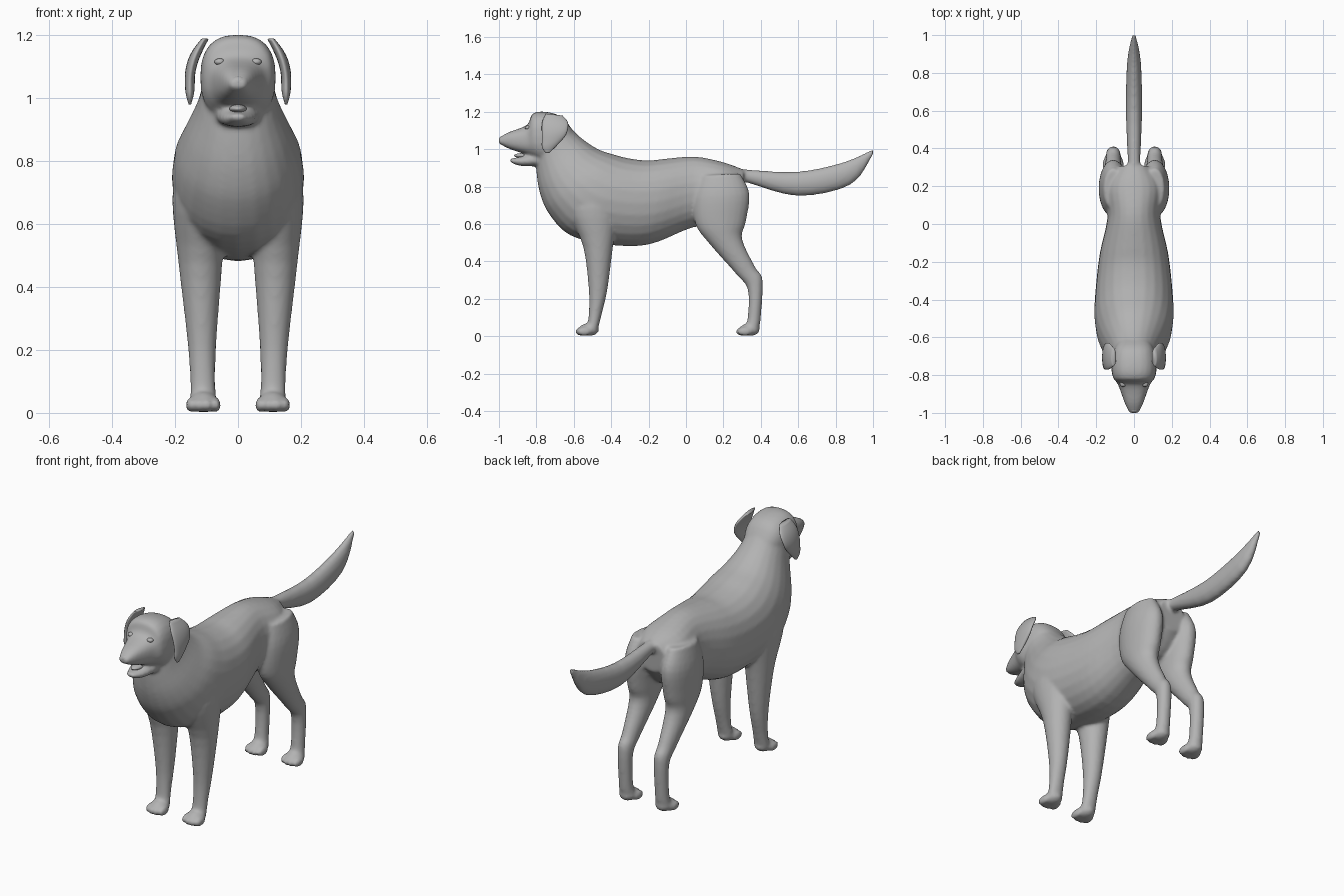
import bpy
import bmesh
import math
from mathutils import Matrix, Vector

default_cube = bpy.data.objects.get("Cube")
if default_cube:
    bpy.data.objects.remove(default_cube, do_unlink=True)

coat = bpy.data.materials.new("grey_coat")
coat.use_nodes = True
coat.diffuse_color = (.45, .45, .45, 1)
shader = coat.node_tree.nodes["Principled BSDF"]
shader.inputs["Base Color"].default_value = coat.diffuse_color


def spline(before, start, end, after, t):
    """Smooth value between start and end, shaped by their neighbours."""
    leave = (end - before) / 2
    arrive = (after - start) / 2
    ease = t * t * (3 - 2 * t)
    return (start + (end - start) * ease
            + leave * t * (1 - t) ** 2 - arrive * t * t * (1 - t))


def refine(stations, steps=4):
    """Insert smoothly interpolated stations between the given ones."""
    padded = [stations[0], *stations, stations[-1]]
    dense = []
    for neighbours in zip(padded, padded[1:], padded[2:], padded[3:]):
        for step in range(steps):
            dense.append([spline(*values, step / steps) for values in zip(*neighbours)])
    return dense + [stations[-1]]


def signed_power(value, power):
    return math.copysign(abs(value) ** power, value)


def loft(bm, stations, side=1, centre_x=lambda z: 0, power=1, sides=24):
    """Skin oval rings. Each station holds (y, z) of one edge, (y, z) of the
    opposite edge and the half width; a power below one makes them boxier."""
    rings = []
    for y_one, z_one, y_two, z_two, width in refine(stations):
        one, two = Vector((0, y_one, z_one)), Vector((0, y_two, z_two))
        middle = (one + two) / 2
        middle.x = side * centre_x(middle.z)
        ring = []
        for corner in range(sides):
            angle = math.tau * corner / sides
            along = (one - two) / 2 * signed_power(math.cos(angle), power)
            across = Vector((width * signed_power(math.sin(angle), power), 0, 0))
            ring.append(bm.verts.new(middle + along + across))
        rings.append(ring)
    for ring, following in zip(rings, rings[1:]):
        for corner in range(sides):
            bm.faces.new((ring[corner - 1], ring[corner],
                          following[corner], following[corner - 1]))
    bm.faces.new(rings[0])
    bm.faces.new(rings[-1])


def ellipsoid(bm, centre, radii):
    matrix = Matrix.Translation(Vector(centre)) @ Matrix.Diagonal((*radii, 1))
    bmesh.ops.create_uvsphere(bm, u_segments=20, v_segments=12, radius=1, matrix=matrix)


def paw(bm, x, toe_y):
    """Rounded foot with four toes pointing forward, the inner pair longest."""
    ellipsoid(bm, (x, toe_y + .08, .035), (.046, .055, .034))
    for toe in range(4):
        offset = (toe - 1.5) * .026
        set_back = .04 + abs(offset) * .4
        ellipsoid(bm, (x + offset, toe_y + set_back, .025), (.017, .04, .024))


def finish(bm, name):
    """Turn the bmesh into a smooth, coloured, named object."""
    bmesh.ops.recalc_face_normals(bm, faces=bm.faces[:])
    mesh = bpy.data.meshes.new(name)
    bm.to_mesh(mesh)
    bm.free()
    mesh.shade_smooth()
    mesh.materials.append(coat)
    part = bpy.data.objects.new(name, mesh)
    bpy.context.collection.objects.link(part)
    return part


# Neck, chest, belly and rump: upper edge, lower edge, half width
trunk = [
    (-.63, 1.13, -.8, .97, .11),
    (-.56, 1.06, -.8, .88, .13),
    (-.47, 1, -.78, .76, .17),
    (-.38, .97, -.73, .65, .2),
    (-.3, .95, -.62, .54, .21),
    (-.2, .94, -.42, .49, .2),
    (-.1, .95, -.2, .49, .18),
    (.05, .96, .03, .58, .14),
    (.2, .93, .2, .61, .155),
    (.31, .89, .3, .72, .08),
]

# Skull tapering into the upper muzzle
head = [
    (-.6, 1.09, -.66, .96, .085),
    (-.66, 1.17, -.7, .94, .11),
    (-.75, 1.2, -.77, .93, .12),
    (-.82, 1.19, -.81, .95, .11),
    (-.85, 1.13, -.85, .97, .085),
    (-.95, 1.09, -.94, 1, .05),
    (-1, 1.06, -1, 1.03, .025),
]

jaw = [
    (-.76, .99, -.76, .91, .08),
    (-.88, .96, -.88, .91, .05),
    (-.94, .95, -.94, .93, .02),
]

tail = [
    (.26, .9, .26, .83, .035),
    (.34, .89, .33, .82, .033),
    (.6, .88, .6, .75, .043),
    (.84, .93, .88, .81, .036),
    (1, 1, 1, .97, .01),
]

# Limbs run downward: front edge, rear edge, half width
front_leg = [
    (-.6, .82, -.36, .82, .06),
    (-.63, .68, -.36, .68, .085),
    (-.55, .48, -.39, .48, .07),
    (-.52, .25, -.42, .25, .048),
    (-.52, .12, -.45, .12, .04),
    (-.53, .04, -.47, .04, .042),
]

hind_leg = [
    (.08, .86, .29, .87, .05),
    (.04, .74, .34, .76, .076),
    (.05, .6, .32, .61, .072),
    (.12, .5, .3, .52, .062),
    (.27, .33, .37, .37, .042),
    (.33, .25, .41, .3, .038),
    (.33, .1, .4, .1, .036),
    (.31, .04, .39, .04, .042),
]

# Continuous skin: every limb is fused into one smooth surface
bm = bmesh.new()
loft(bm, trunk, power=.94)
loft(bm, head, power=.8)
loft(bm, jaw, power=.85)
loft(bm, tail)
for side in (-1, 1):
    loft(bm, front_leg, side, lambda z: .11 + .02 * z)
    loft(bm, hind_leg, side, lambda z: .11)
    for toe_y in (-.6, .26):
        paw(bm, side * .11, toe_y)
body = finish(bm, "body")
fuse = body.modifiers.new("fuse", "REMESH")
fuse.mode = "VOXEL"
fuse.voxel_size = .009
fuse.use_smooth_shade = True
soften = body.modifiers.new("soften", "SMOOTH")
soften.factor = .5
soften.iterations = 6

# Hanging ears that bend outward from the skull, and eyes
ear = [
    (-.75, 1.19, -.66, 1.18, .012),
    (-.77, 1.14, -.63, 1.14, .017),
    (-.77, 1.06, -.64, 1.08, .016),
    (-.77, 1.01, -.68, 1.03, .014),
    (-.75, .98, -.73, .98, .004),
]
for side, label in ((-1, "right"), (1, "left")):
    bm = bmesh.new()
    loft(bm, ear, side, lambda z: .153 - 3 * max(0, z - 1.06) ** 2)
    finish(bm, "ear_" + label)
    bm = bmesh.new()
    ellipsoid(bm, (side * .058, -.846, 1.115), (.017, .016, .011))
    finish(bm, "eye_" + label)

# Nose pad and tongue
bm = bmesh.new()
ellipsoid(bm, (0, -.98, 1.05), (.028, .02, .02))
finish(bm, "nose")
bm = bmesh.new()
ellipsoid(bm, (0, -.86, .966), (.028, .06, .014))
finish(bm, "tongue")
